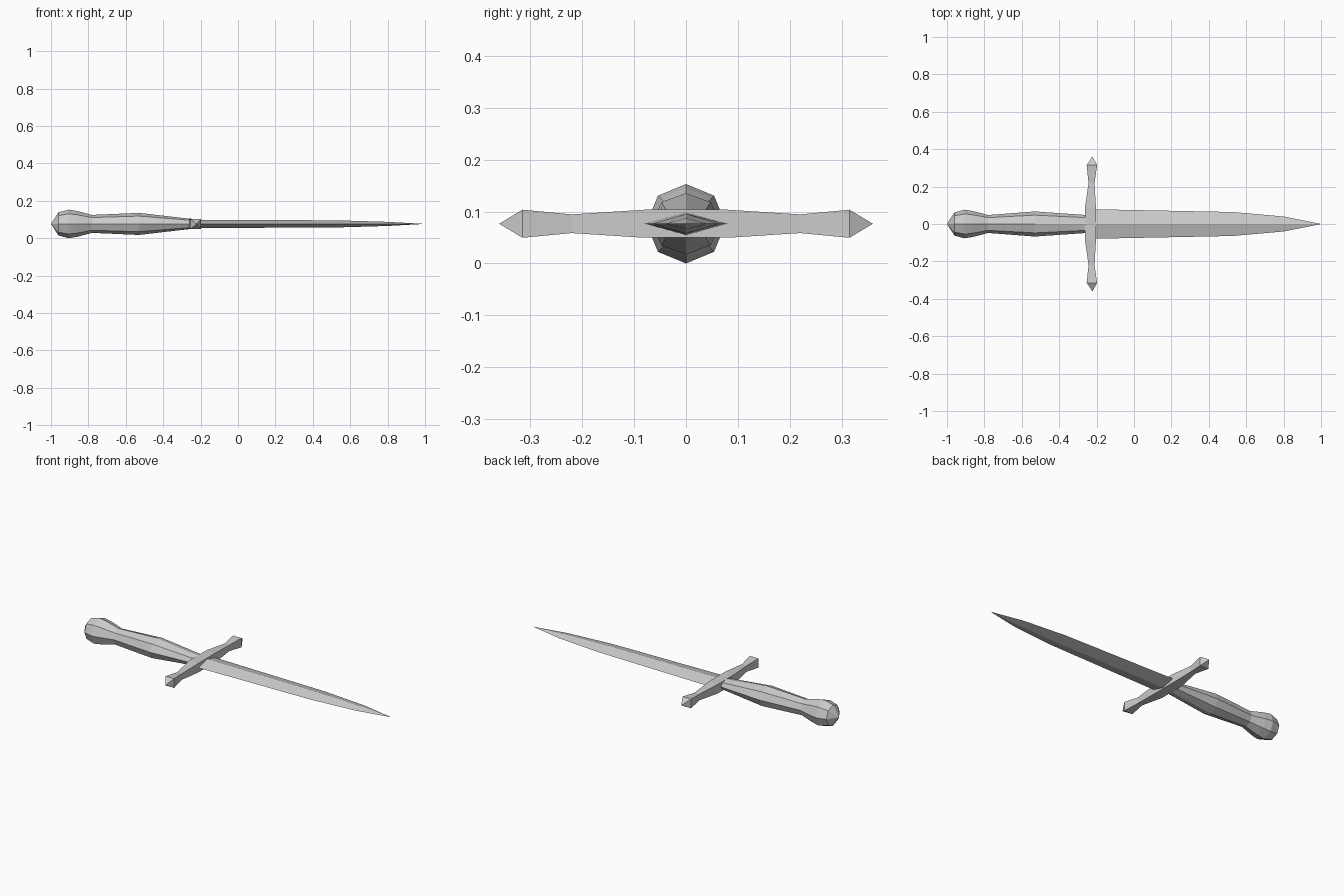
import bpy, bmesh, math

cube = bpy.data.objects.get("Cube")
if cube:
    bpy.data.objects.remove(cube, do_unlink=True)

MID = 0.0765          # height of the dagger's long axis
GUARD_X = -0.23

steel = bpy.data.materials.new("grey steel")
steel.use_nodes = True
colour = (0.6, 0.6, 0.6, 1)
steel.diffuse_color = colour
steel.node_tree.nodes["Principled BSDF"].inputs["Base Color"].default_value = colour


def loft(name, sections, sides, place, turn=0.0):
    """Skin rings (position, half width, half height); zero size makes a point."""
    bm = bmesh.new()
    rings = []
    for pos, w, h, *shift in sections:
        s = shift[0] if shift else 0
        if w == 0:
            rings.append([bm.verts.new(place(pos, s, 0))])
            continue
        ring = []
        for i in range(sides):
            a = turn + math.tau * i / sides
            ring.append(bm.verts.new(place(pos, s + w * math.cos(a), h * math.sin(a))))
        rings.append(ring)
    for a, b in zip(rings, rings[1:]):
        for i in range(sides):
            j = (i + 1) % sides
            quad = [a[i % len(a)], a[j % len(a)], b[j % len(b)], b[i % len(b)]]
            bm.faces.new(list(dict.fromkeys(quad)))
    for ring in (rings[0], rings[-1]):
        if len(ring) > 1:
            bm.faces.new(ring)
    bmesh.ops.recalc_face_normals(bm, faces=bm.faces)
    mesh = bpy.data.meshes.new(name)
    bm.to_mesh(mesh)
    bm.free()
    mesh.materials.append(steel)
    obj = bpy.data.objects.new(name, mesh)
    bpy.context.collection.objects.link(obj)
    return obj


def along_x(pos, w, h):
    return (pos, w, MID + h)


def along_y(pos, w, h):
    return (GUARD_X + w, pos, MID + h)


# Eight-sided pommel and grip, flattening towards the guard
loft("pommel", [(-1, 0, 0), (-0.96, 0.062, 0.062), (-0.905, 0.0765, 0.0765),
                (-0.86, 0.069, 0.069), (-0.78, 0.048, 0.048)], 8, along_x)
loft("grip", [(-0.78, 0.048, 0.048), (-0.53, 0.067, 0.059),
              (-0.27, 0.049, 0.029), (-0.24, 0.047, 0.027)], 8, along_x)

# Diamond-section blade
loft("blade", [(-0.22, 0.079, 0.022), (0.53, 0.064, 0.019),
               (0.8, 0.04, 0.011), (1, 0, 0)], 4, along_x)

# Four-sided crossguard with flared, pointed ends (half sizes to corner radii)
r = math.sqrt(2)
half = [(0.08, 0.03, 0.027, -0.003), (0.22, 0.016, 0.018, 0.003),
        (0.315, 0.028, 0.027, 0.005), (0.36, 0, 0, 0.008)]
half = [(y, w * r, h * r, s) for y, w, h, s in half]
loft("crossguard", [(-y, w, h, s) for y, w, h, s in reversed(half)] + half,
     4, along_y, math.pi / 4)
